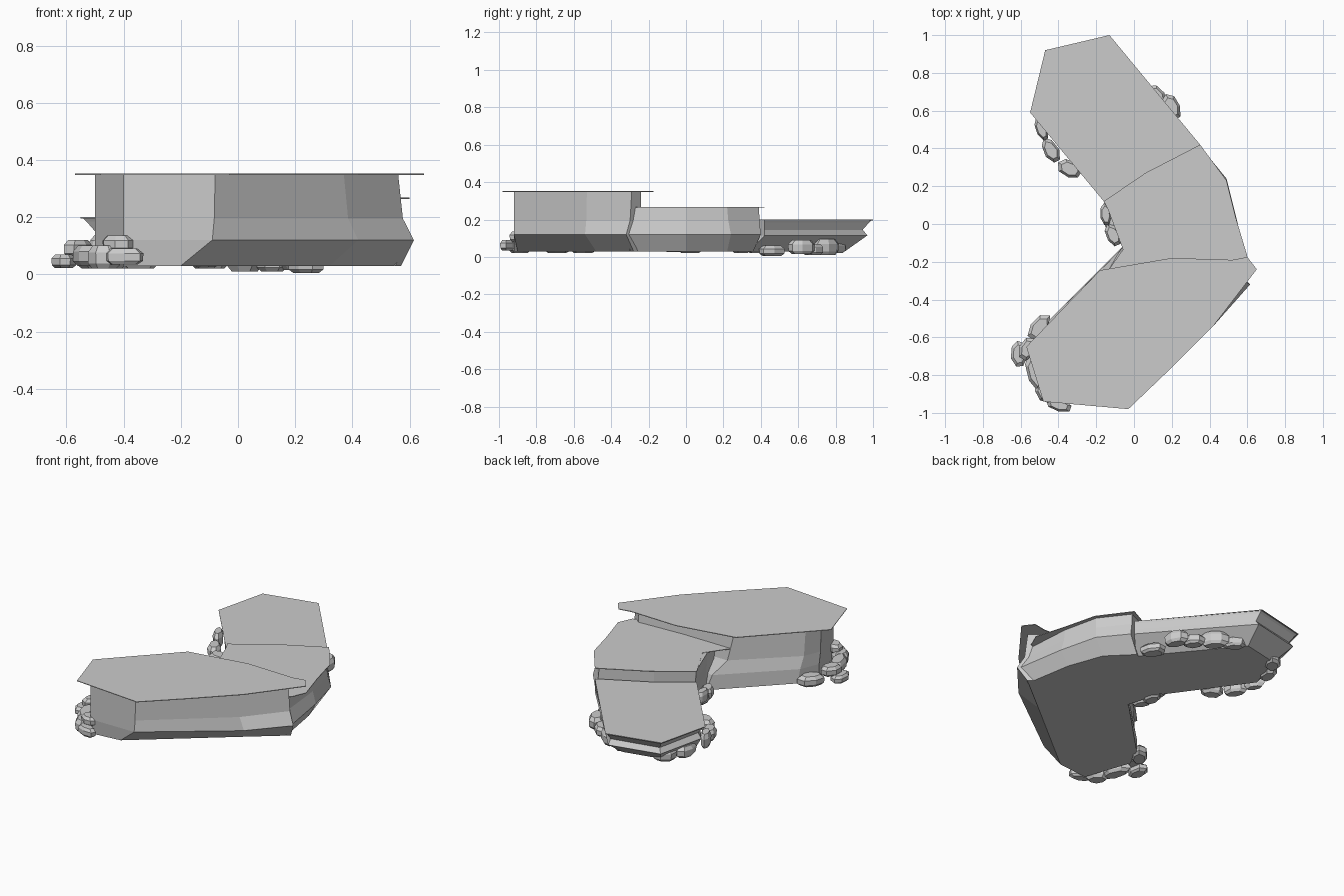
import bpy, math, random

random.seed(4)


def loft(name, rings):
    """Closed solid through rings of equal point count, bottom ring first."""
    n = len(rings[0])
    verts = [p for ring in rings for p in ring]
    faces = [tuple(reversed(range(n))), tuple(range(len(verts) - n, len(verts)))]
    for k in range(len(rings) - 1):
        for i in range(n):
            j = (i + 1) % n
            faces.append((k * n + i, k * n + j, (k + 1) * n + j, (k + 1) * n + i))
    mesh = bpy.data.meshes.new(name)
    mesh.from_pydata(verts, [], faces)
    mesh.update()
    obj = bpy.data.objects.new(name, mesh)
    bpy.context.collection.objects.link(obj)
    return obj


def at(points, z):
    return [(x, y, z) for x, y in points]


def plate(name, points, z, thick=0.004):
    return loft(name, [at(points, z - thick), at(points, z)])


def cliff(name, rows, top):
    """Rows hold x, y at the foot, at the bulge and at the upper wall."""
    foot = [r[0:2] for r in rows]
    bulge = [r[2:4] for r in rows]
    wall = [r[4:6] for r in rows]
    mid = [(b[0] * .3 + w[0] * .7, b[1] * .3 + w[1] * .7) for b, w in zip(bulge, wall)]
    return loft(name, [at(foot, .03), at(bulge, .12), at(mid, .195), at(wall, top)])


def rock(name, x, y, z0, z1, length, width, angle):
    """Low-poly boulder: an irregular seven-sided chamfered block."""
    a = math.radians(angle)
    n = 7
    radii = [random.uniform(.92, 1.1) for _ in range(n)]
    rings = []
    for t, s in ((0, .72), (.22, .98), (.7, 1), (1, .7)):
        ring = []
        for i in range(n):
            th = 2 * math.pi * i / n
            u = math.cos(th) * length / 2 * s * radii[i]
            v = math.sin(th) * width / 2 * s * radii[i]
            ring.append((x + u * math.cos(a) - v * math.sin(a),
                         y + u * math.sin(a) + v * math.cos(a),
                         z0 + (z1 - z0) * t))
        rings.append(ring)
    return loft(name, rings)


# Thin overhanging ground plates
plate("high_plate", [(-.57, -.65), (-.48, -.94), (-.03, -.98), (.2, -.76), (.42, -.54),
                     (.65, -.24), (.60, -.175), (.52, -.19), (.2, -.18), (-.18, -.245)], .352)
plate("middle_plate", [(-.14, -.25), (.3, -.35), (.56, -.26), (.6, -.17), (.54, .03), (.49, .23),
                       (.35, .42), (.06, .27), (-.16, .12), (-.04, -.11)], .268)
low_outline = [(-.16, .12), (.06, .27), (.35, .42), (-.13, 1.0), (-.47, .92), (-.55, .59)]
plate("low_plate", low_outline, .2)

# High terrace rock body
cliff("high_cliff", [
    (-.50, -.63, -.5, -.63, -.50, -.65),
    (-.40, -.92, -.4, -.92, -.40, -.92),
    (-.20, -.90, -.09, -.92, -.08, -.92),
    (.32, -.48, .42, -.54, .37, -.53),
    (.57, -.28, .615, -.32, .56, -.29),
    (.50, -.22, .53, -.24, .5, -.24),
    (-.06, -.12, -.08, -.15, -.15, -.27),
    (-.44, -.50, -.45, -.51, -.46, -.55)], .35)

# Middle terrace rock body
cliff("middle_cliff", [
    (-.05, -.13, -.05, -.13, -.06, -.13),
    (.0, -.4, .0, -.4, .0, -.4),
    (.55, -.30, .60, -.31, .54, -.28),
    (.50, .0, .55, .0, .52, .0),
    (.42, .22, .49, .24, .47, .22),
    (.28, .36, .36, .40, .34, .39),
    (.04, .25, .05, .25, .05, .25),
    (-.12, .11, -.13, .11, -.15, .11)], .266)

# Low terrace rock body, with a groove under its rim
cx, cy = -.12, .56


def inset(d):
    pts = []
    for x, y in low_outline:
        r = math.hypot(x - cx, y - cy)
        f = 1 if y < .45 and x > -.3 else (r - d) / r
        pts.append((cx + (x - cx) * f, cy + (y - cy) * f))
    return pts


low_foot = [(-.13, .10), (.06, .2), (.27, .34), (-.15, .85), (-.38, .80), (-.46, .56)]
loft("low_cliff", [at(low_foot, .03), at(inset(.03), .115), at(inset(.055), .145),
                   at(inset(.02), .185), at(inset(.005), .198)])

# Boulders piled along the foot: x, y, bottom, top, length, width, angle
boulders = [
    (-.61, -.69, .022, .07, .15, .09, 95), (-.50, -.55, .02, .085, .16, .10, 50),
    (-.56, -.66, .06, .12, .13, .09, 60), (-.52, -.79, .03, .10, .20, .09, 110),
    (-.47, -.89, .02, .10, .14, .10, 130), (-.40, -.955, .035, .09, .14, .07, 160),
    (-.42, -.90, .08, .135, .12, .09, 150),
    (-.49, .50, .03, .12, .13, .06, 115), (-.44, .39, .02, .09, .15, .08, 120),
    (-.34, .29, .02, .09, .14, .09, 150), (-.46, .66, .02, .09, .15, .09, 80),
    (-.40, .77, .02, .09, .14, .09, 50),
    (.20, .62, .015, .09, .15, .09, 115), (.12, .68, .01, .07, .14, .09, 130),
    (.02, .75, .01, .095, .16, .09, 130), (-.09, .80, .02, .08, .14, .08, 140),
    (.24, .46, .005, .06, .15, .10, 125),
    (-.15, .05, .05, .12, .13, .06, 95), (-.11, -.06, .025, .09, .13, .08, 115),
    (-.12, .02, .02, .07, .12, .09, 90),
]
for i, b in enumerate(boulders):
    rock(f"boulder_{i + 1}", *b)
